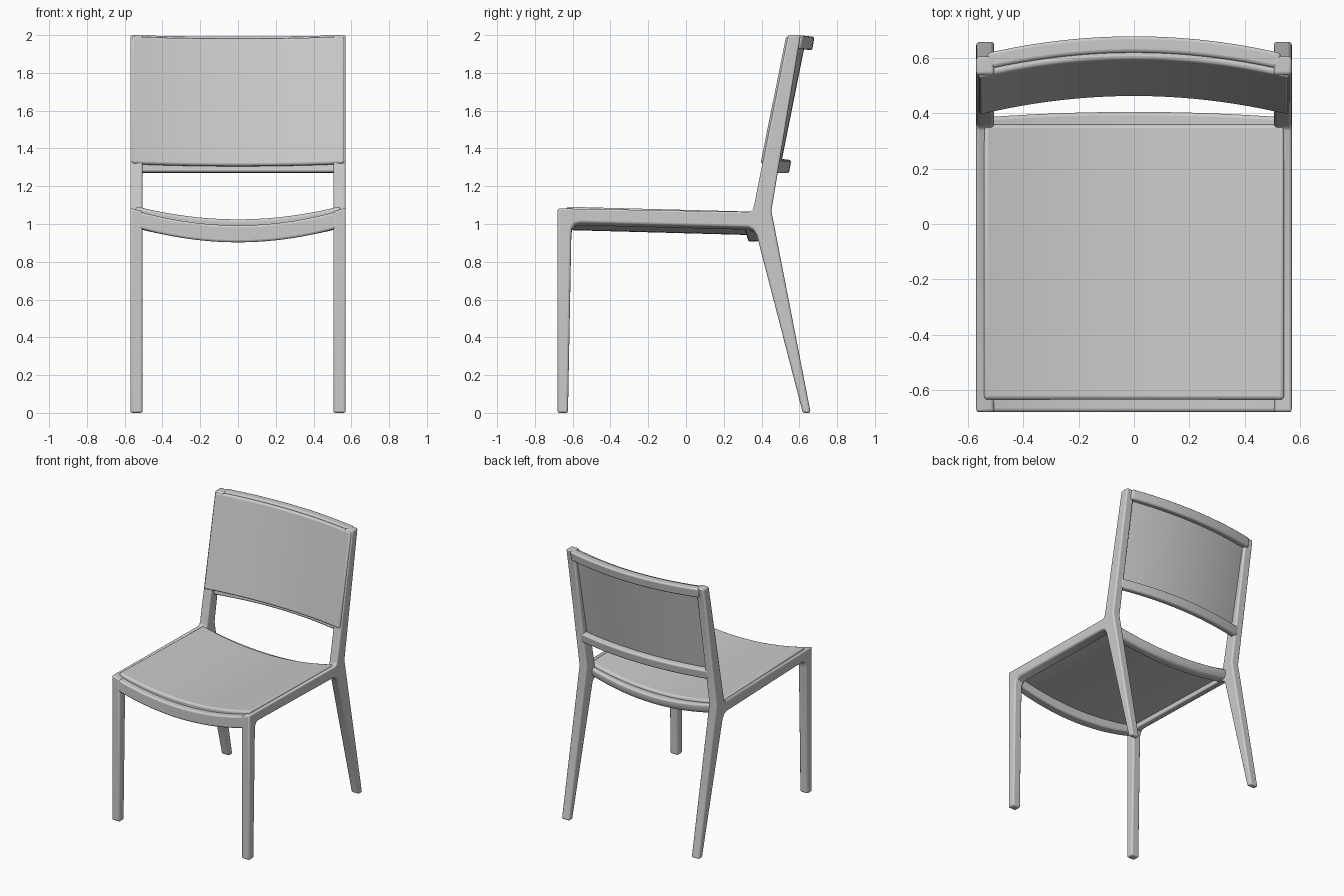
import bpy, bmesh

if "Cube" in bpy.data.objects:
    bpy.data.objects.remove(bpy.data.objects["Cube"])

W = 0.57      # outer half width
INNER = 0.505  # inner half width of the side frames


def finish(name, bm, bevel):
    bmesh.ops.recalc_face_normals(bm, faces=bm.faces)
    me = bpy.data.meshes.new(name)
    bm.to_mesh(me)
    bm.free()
    ob = bpy.data.objects.new(name, me)
    bpy.context.collection.objects.link(ob)
    b = ob.modifiers.new("soft_edges", 'BEVEL')
    b.width = bevel
    b.segments = 3
    b.limit_method = 'ANGLE'
    b.angle_limit = 0.87
    b.use_clamp_overlap = False
    bpy.ops.object.select_all(action='DESELECT')
    ob.select_set(True)
    bpy.context.view_layer.objects.active = ob
    bpy.ops.object.shade_smooth_by_angle(angle=0.6)
    return ob


def loft(name, sections, bevel):
    """Join rings of (x, y, z) points into a capped solid."""
    bm = bmesh.new()
    rings = [[bm.verts.new(p) for p in s] for s in sections]
    n = len(rings[0])
    for a, b in zip(rings, rings[1:]):
        for i in range(n):
            j = (i + 1) % n
            bm.faces.new((a[i], a[j], b[j], b[i]))
    bm.faces.new(rings[0])
    bm.faces.new(rings[-1])
    return finish(name, bm, bevel)


def bowed(name, section, half, dy, dz, bevel, steps=32):
    """Sweep a (y, z) section across x; the middle is shifted by dy, dz."""
    rings = []
    for k in range(steps + 1):
        x = half * (2 * k / steps - 1)
        t = 1 - (x / W) ** 2
        rings.append([(x, y + dy * t, z + dz * t) for y, z in section])
    return loft(name, rings, bevel)


# side frames: front leg, seat rail, back leg and back post in one profile
profile = [(-.68, 0), (-.625, 0), (-.607, .96), (-.602, .985), (-.588, 1.002),
           (-.56, 1.008), (.33, .985), (.355, .973), (.375, .94), (.618, 0),
           (.66, 0), (.452, 1.07), (.607, 2.0), (.54, 2.0), (.361, 1.10),
           (.353, 1.076), (.335, 1.067), (-.68, 1.085)]


def inner_z(y, z):
    # the inner edge of the seat rail dips to meet the seat curve
    return z - .018 if .95 < z < 1.09 and y < .356 else z


for side, s in (("left", -1), ("right", 1)):
    loft(side + "_side_frame",
         [[(s * W, y, z) for y, z in profile],
          [(s * INNER, y, inner_z(y, z)) for y, z in profile]], .011)

# seat frame cross rails
bowed("front_seat_rail", [(-.679, .99), (-.61, .99), (-.61, 1.08), (-.679, 1.08)],
      .53, 0, -.087, .012)
bowed("rear_seat_rail", [(.305, .985), (.365, .985), (.383, 1.015), (.383, 1.055), (.305, 1.055)],
      .53, .022, -.077, .012)

# dished seat panel
bowed("seat", [(-.635, 1.045), (.36, 1.018), (.36, 1.076), (-.635, 1.102)],
      .542, 0, -.077, .014)

# backrest rails between the posts
bowed("top_back_rail", [(.545, 1.935), (.598, 1.927), (.61, 2.0), (.55, 2.0)],
      .53, .07, -.008, .012)
bowed("lower_back_rail", [(.425, 1.275), (.475, 1.268), (.487, 1.338), (.437, 1.345)],
      .53, .07, 0, .012)

# curved back panel in front of the posts
bowed("back_panel", [(.390, 1.322), (.430, 1.315), (.565, 1.988), (.525, 1.995)],
      .562, .07, -.012, .013)
